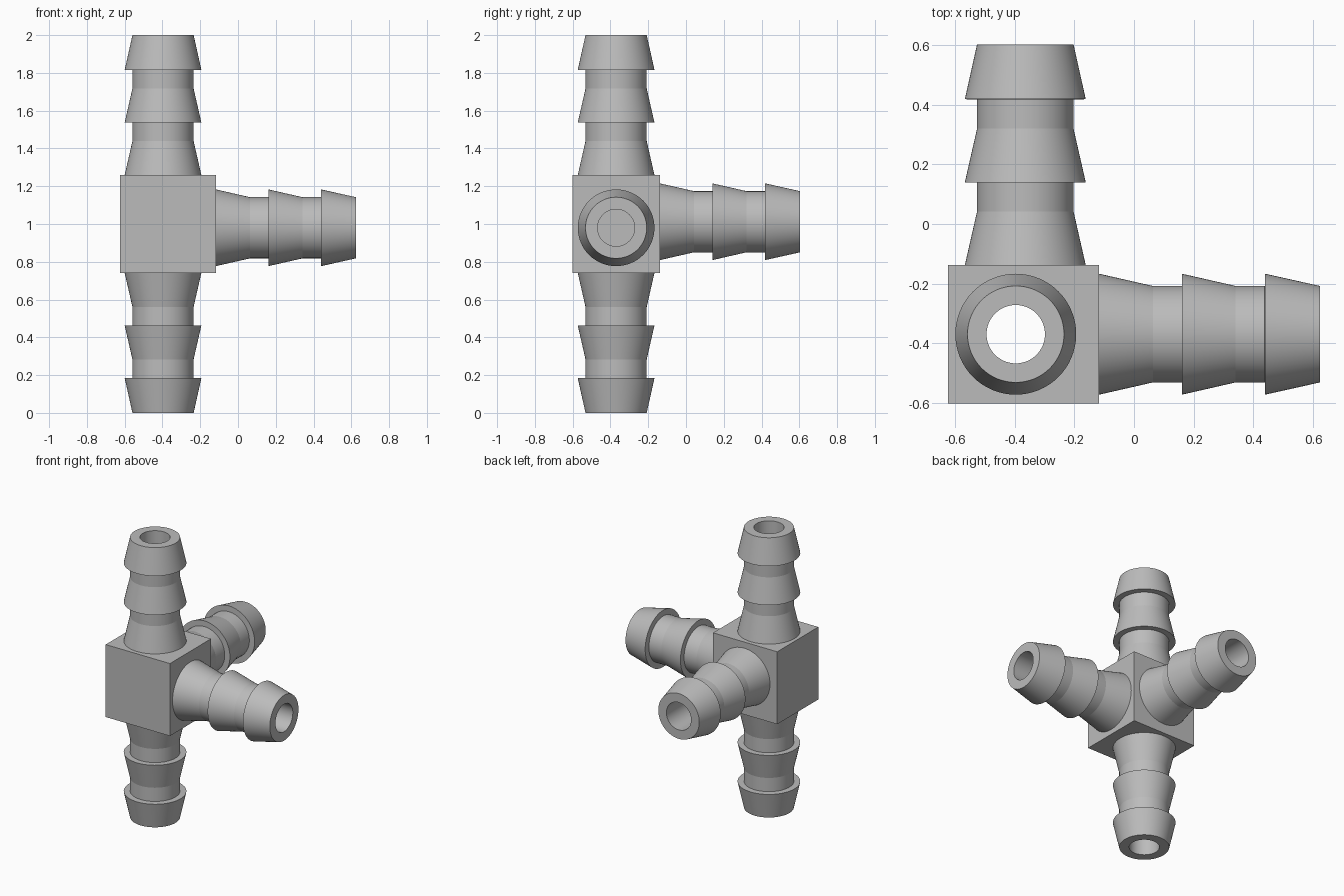
import bpy, bmesh, math
from mathutils import Matrix, Vector

cube = bpy.data.objects.get("Cube")
if cube:
    bpy.data.objects.remove(cube, do_unlink=True)

grey = bpy.data.materials.new("grey plastic")
grey.use_nodes = True
grey.diffuse_color = (0.5, 0.5, 0.5, 1)
grey.node_tree.nodes["Principled BSDF"].inputs["Base Color"].default_value = (0.5, 0.5, 0.5, 1)

SEGMENTS = 64
WIDE, NARROW, BORE, LENGTH = 0.203, 0.162, 0.098, 0.741
BLOCK_MIN = Vector((-0.625, -0.602, 0.741))
BLOCK_MAX = Vector((-0.117, -0.138, 1.259))


def make_object(name, bm):
    bmesh.ops.recalc_face_normals(bm, faces=bm.faces)
    mesh = bpy.data.meshes.new(name)
    bm.to_mesh(mesh)
    bm.free()
    mesh.materials.append(grey)
    obj = bpy.data.objects.new(name, mesh)
    bpy.context.collection.objects.link(obj)
    return obj


def smooth(obj):
    bpy.ops.object.select_all(action='DESELECT')
    obj.select_set(True)
    bpy.context.view_layer.objects.active = obj
    bpy.ops.object.shade_smooth_by_angle(angle=math.radians(10))


def aim(origin, direction):
    turn = Vector(direction).to_track_quat('Z', 'Y').to_matrix().to_4x4()
    return Matrix.Translation(origin) @ turn


# Barbed tube: three tapered barbs outside, a straight bore inside
barb_profile = []
for start in (0, 0.278, 0.557):
    barb_profile += [(WIDE, start), (NARROW, start + 0.18)]
    if start < 0.5:
        barb_profile.append((NARROW, start + 0.278))
barb_profile[-1] = (NARROW, LENGTH)
barb_profile += [(BORE, LENGTH), (BORE, 0)]


def barbed_arm(name, origin, direction):
    bm = bmesh.new()
    verts = [bm.verts.new((r, 0, z)) for r, z in barb_profile]
    edges = [bm.edges.new(pair) for pair in zip(verts, verts[1:])]
    bmesh.ops.spin(bm, geom=verts + edges, cent=(0, 0, 0), axis=(0, 0, 1),
                   angle=math.tau, steps=SEGMENTS, use_merge=True)
    bmesh.ops.remove_doubles(bm, verts=bm.verts, dist=1e-5)
    bm.transform(aim(origin, direction))
    smooth(make_object(name, bm))


def bore_cutter(name, origin, direction, length):
    bm = bmesh.new()
    bmesh.ops.create_cone(bm, cap_ends=True, segments=SEGMENTS,
                          radius1=BORE, radius2=BORE, depth=length)
    bm.transform(aim(origin, direction) @ Matrix.Translation((0, 0, length / 2)))
    return make_object(name, bm)


# Arms
barbed_arm("upper_arm", (-0.397, -0.37, BLOCK_MAX.z), (0, 0, 1))
barbed_arm("lower_arm", (-0.397, -0.37, BLOCK_MIN.z), (0, 0, -1))
barbed_arm("left_arm", (BLOCK_MAX.x, -0.37, 0.98), (1, 0, 0))
barbed_arm("back_arm", (-0.365, BLOCK_MAX.y, 1.012), (0, 1, 0))

# Central block with connecting bores
bm = bmesh.new()
bmesh.ops.create_cube(bm, size=1)
size = BLOCK_MAX - BLOCK_MIN
bm.transform(Matrix.Translation((BLOCK_MIN + BLOCK_MAX) / 2) @ Matrix.Diagonal((*size, 1)))
block = make_object("centre_block", bm)
cutters = [
    bore_cutter("vertical_bore", (-0.397, -0.37, 0.6), (0, 0, 1), 0.8),
    bore_cutter("left_bore", (-0.397, -0.37, 0.98), (1, 0, 0), 0.4),
    bore_cutter("back_bore", (-0.365, -0.37, 1.012), (0, 1, 0), 0.4),
]
bpy.context.view_layer.objects.active = block
for cutter in cutters:
    mod = block.modifiers.new(cutter.name, 'BOOLEAN')
    mod.operation = 'DIFFERENCE'
    mod.solver = 'EXACT'
    mod.object = cutter
    bpy.ops.object.modifier_apply(modifier=mod.name)
for cutter in cutters:
    bpy.data.objects.remove(cutter, do_unlink=True)
smooth(block)
